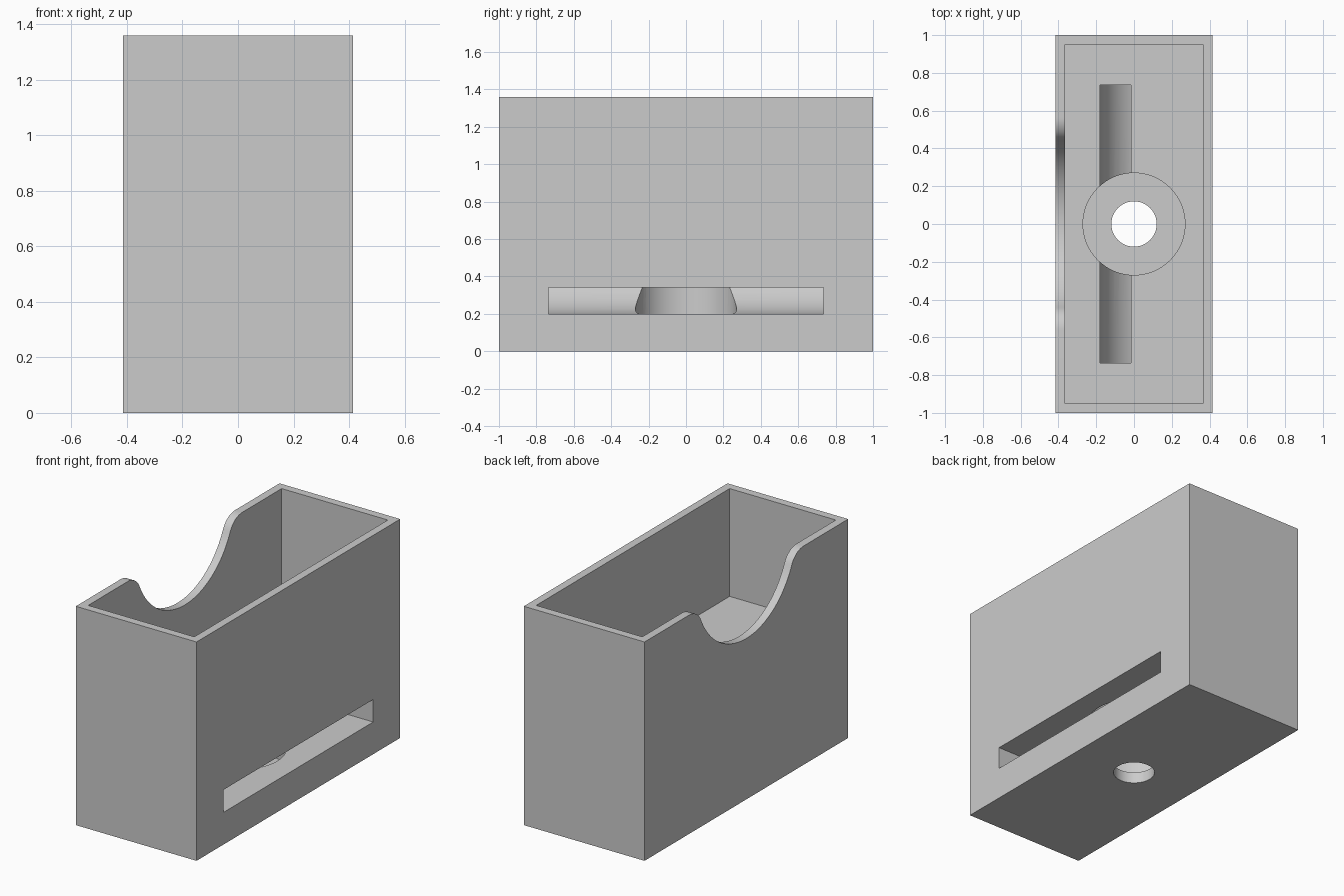
import bpy, bmesh, math

if "Cube" in bpy.data.objects:
    bpy.data.objects.remove(bpy.data.objects["Cube"], do_unlink=True)

WIDTH, LENGTH, HEIGHT, WALL, FLOOR = 0.83, 2.0, 1.36, 0.05, 0.69

grey = bpy.data.materials.new("light_grey")
grey.use_nodes = True
grey.diffuse_color = (0.6, 0.6, 0.6, 1)
grey.node_tree.nodes["Principled BSDF"].inputs["Base Color"].default_value = (0.6, 0.6, 0.6, 1)


def arc(cx, cy, r, start, end, n):
    """Points along a circular arc, angles in degrees."""
    angles = [math.radians(start + (end - start) * i / n) for i in range(n + 1)]
    return [(cx + r * math.cos(a), cy + r * math.sin(a)) for a in angles]


def prism(name, points, axis, low, high):
    """Extrude a closed profile along x, y or z."""
    place = {"x": lambda p, d: (d, p[0], p[1]),
             "y": lambda p, d: (p[0], d, p[1]),
             "z": lambda p, d: (p[0], p[1], d)}[axis]
    bm = bmesh.new()
    face = bm.faces.new([bm.verts.new(place(p, low)) for p in points])
    top = bmesh.ops.extrude_face_region(bm, geom=[face])["geom"]
    bmesh.ops.translate(bm, verts=[v for v in top if isinstance(v, bmesh.types.BMVert)],
                        vec=place((0, 0), high - low))
    bmesh.ops.recalc_face_normals(bm, faces=bm.faces)
    mesh = bpy.data.meshes.new(name)
    bm.to_mesh(mesh)
    bm.free()
    mesh.materials.append(grey)
    obj = bpy.data.objects.new(name, mesh)
    bpy.context.collection.objects.link(obj)
    return obj


def rectangle(w, d):
    return [(-w / 2, -d / 2), (w / 2, -d / 2), (w / 2, d / 2), (-w / 2, d / 2)]


def circle(r, n):
    return arc(0, 0, r, 0, 360, n)[:-1]


# Solid outer block
box = prism("dispenser_box", rectangle(WIDTH, LENGTH), "z", 0, HEIGHT)

# Open storage cavity
cavity = prism("cavity_cutter", rectangle(WIDTH - 2 * WALL, LENGTH - 2 * WALL), "z", FLOOR, 1.6)

# Rounded finger scoop with filleted shoulders
R, r, rise = 0.49, 0.13, 0.13
shoulder = math.sqrt((R + r) ** 2 - (rise + r) ** 2)
tilt = math.degrees(math.asin((rise + r) / (R + r)))
left = arc(-shoulder, HEIGHT - r, r, 90, tilt, 10)
bowl = arc(0, HEIGHT + rise, R, 180 + tilt, 360 - tilt, 40)
right = [(-y, z) for y, z in reversed(left)]
outline = [(-shoulder, 1.6)] + left + bowl[1:-1] + right + [(shoulder, 1.6)]
scoop = prism("scoop_cutter", outline, "x", -0.6, -0.3)

# Curved chute from the cavity floor to the side slot
outer = arc(0.12, 0.5, 0.3, 180, 270, 24)
inner = arc(0.145, 0.5, 0.16, 270, 180, 24)
profile = [(-0.18, 0.75)] + outer + [(0.6, 0.2), (0.6, 0.34)] + inner + [(-0.015, 0.75)]
chute = prism("chute_cutter", profile, "y", -0.735, 0.735)

# Counterbore and through hole
counterbore = prism("counterbore_cutter", circle(0.27, 64), "z", 0.07, 0.8)
hole = prism("hole_cutter", circle(0.12, 48), "z", -0.1, 0.2)

bpy.context.view_layer.objects.active = box
for cutter in (cavity, scoop, chute, counterbore, hole):
    mod = box.modifiers.new(cutter.name, "BOOLEAN")
    mod.operation, mod.solver, mod.object = "DIFFERENCE", "EXACT", cutter
    bpy.ops.object.modifier_apply(modifier=mod.name)
    bpy.data.objects.remove(cutter, do_unlink=True)

# Smooth the curves, keep the corners sharp
bpy.ops.object.select_all(action="DESELECT")
box.select_set(True)
bpy.ops.object.shade_smooth_by_angle(angle=math.radians(30))
